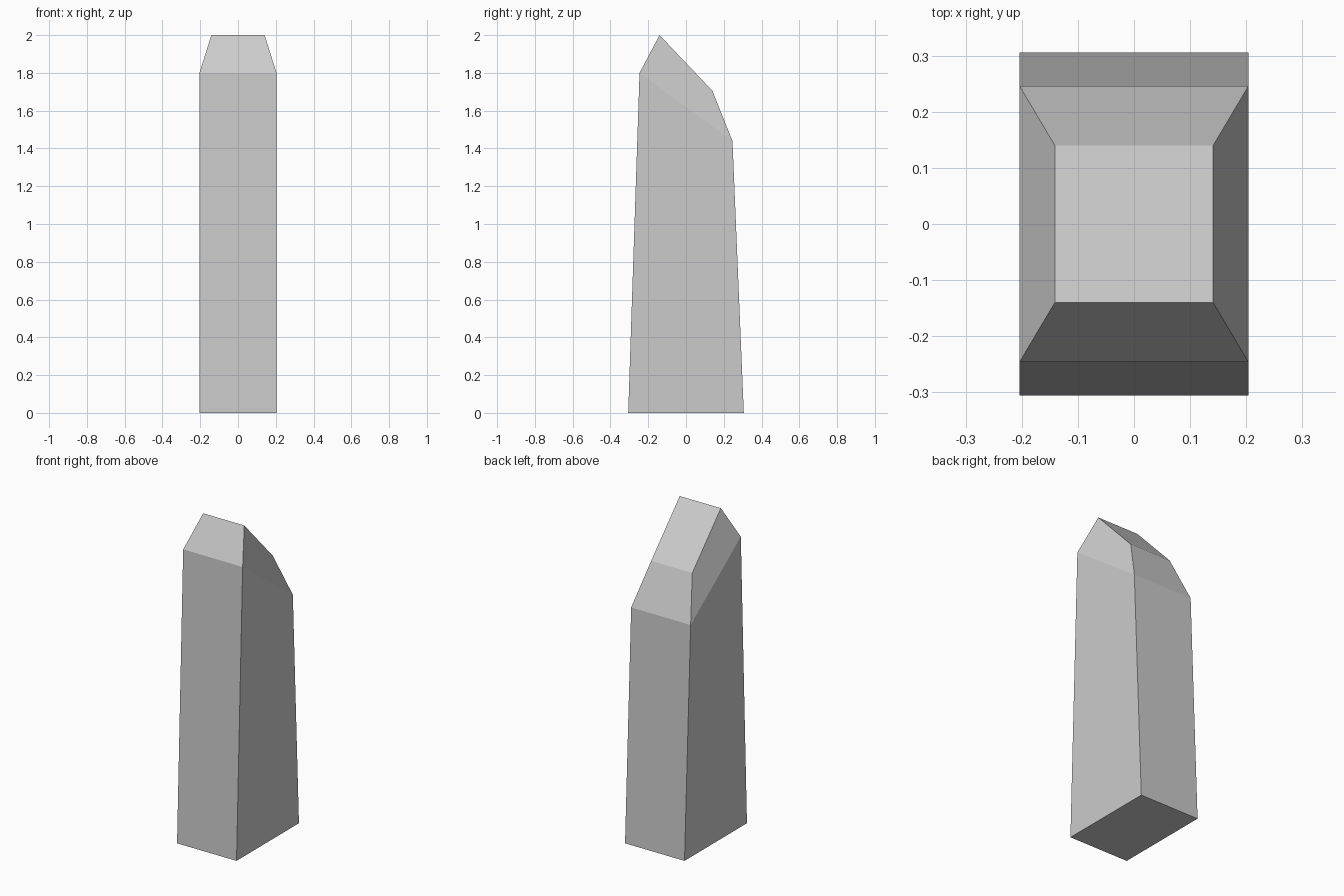
import bpy
import bmesh

if "Cube" in bpy.data.objects:
    bpy.data.objects.remove(bpy.data.objects["Cube"])

# Each ring: half width, half depth, front height, back height
RINGS = [
    (0.204, 0.306, 0.0, 0.0),    # base
    (0.204, 0.246, 1.80, 1.44),  # slanted shoulder
    (0.141, 0.140, 2.00, 1.705), # slanted top
]

bm = bmesh.new()
loops = []
for hx, hy, zf, zb in RINGS:
    loops.append([bm.verts.new(p) for p in
                  ((-hx, -hy, zf), (hx, -hy, zf), (hx, hy, zb), (-hx, hy, zb))])

# Side walls and bevelled cap
for low, high in zip(loops, loops[1:]):
    for i in range(4):
        j = (i + 1) % 4
        bm.faces.new((low[i], low[j], high[j], high[i]))

# Bottom and top
bm.faces.new(loops[0][::-1])
bm.faces.new(loops[-1])
bmesh.ops.recalc_face_normals(bm, faces=bm.faces[:])

mesh = bpy.data.meshes.new("stone_pillar")
bm.to_mesh(mesh)
bm.free()
pillar = bpy.data.objects.new("stone_pillar", mesh)
bpy.context.collection.objects.link(pillar)
